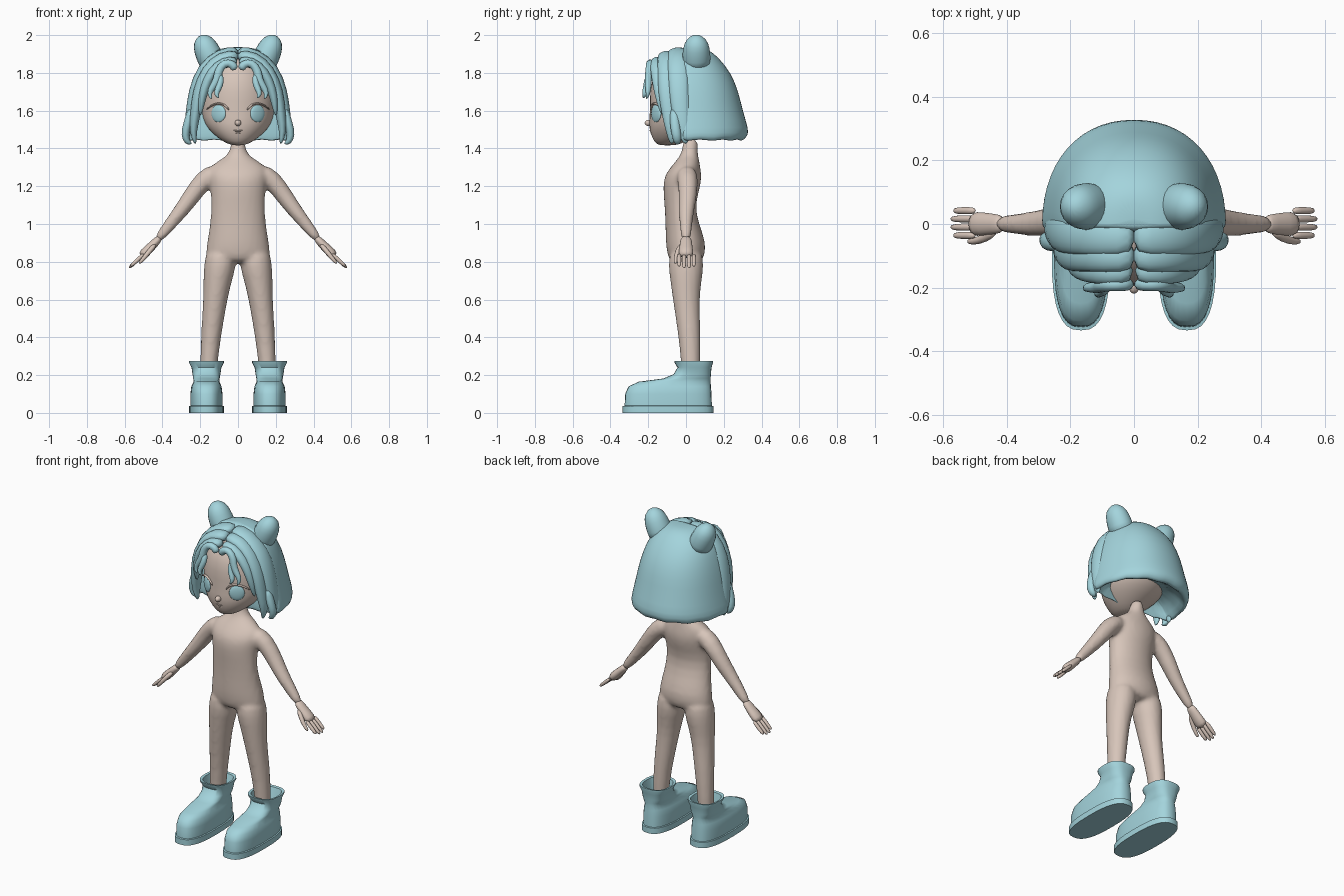
import bpy, bmesh
from math import sin, cos, pi, radians, copysign
from mathutils import Vector, Matrix

cube = bpy.data.objects.get("Cube")
if cube:
    bpy.data.objects.remove(cube)


def material(name, rgb):
    m = bpy.data.materials.new(name)
    m.use_nodes = True
    m.diffuse_color = (*rgb, 1)
    m.node_tree.nodes["Principled BSDF"].inputs["Base Color"].default_value = (*rgb, 1)
    return m


SKIN = material("warm_skin", (0.68, 0.56, 0.49))
BLUE = material("pale_blue", (0.37, 0.66, 0.72))
SIDES = (("left", 1), ("right", -1))
X, Y = Vector((1, 0, 0)), Vector((0, 1, 0))


def finish(bm, name, mat, subsurf):
    """Turn a bmesh into a smooth-shaded object of one material."""
    bmesh.ops.recalc_face_normals(bm, faces=bm.faces)
    for face in bm.faces:
        face.smooth = True
    mesh = bpy.data.meshes.new(name)
    bm.to_mesh(mesh)
    bm.free()
    mesh.materials.append(mat)
    ob = bpy.data.objects.new(name, mesh)
    bpy.context.collection.objects.link(ob)
    if subsurf:
        mod = ob.modifiers.new("smooth", "SUBSURF")
        mod.levels = mod.render_levels = subsurf
    return ob


def loft(name, rings, mat, n=16, subsurf=1, power=1, front=1, jag=0):
    """Skin over oval rings, each given as centre, two axis directions and two radii."""
    bm = bmesh.new()
    loops = []
    for centre, u, v, a, b in rings:
        loop = []
        for k in range(n):
            c, d = cos(2 * pi * k / n), sin(2 * pi * k / n)
            c, d = copysign(abs(c) ** power, c), copysign(abs(d) ** power, d)
            co = centre + u * c * a + v * d * b * (front if d < 0 else 1)
            if co.z < 1.46:
                co.z += jag * (k % 2)
            loop.append(bm.verts.new(co))
        loops.append(loop)
    for low, high in zip(loops, loops[1:]):
        for k in range(n):
            bm.faces.new((low[k], low[k - 1], high[k - 1], high[k]))
    bm.faces.new(loops[0])
    bm.faces.new(loops[-1])
    return finish(bm, name, mat, subsurf)


def stack(name, levels, mat, x=0, **options):
    """Level rings (height, front edge, back edge, half width), one above the other."""
    rings = [(Vector((x, (f + b) / 2, z)), X, Y, w, (b - f) / 2) for z, f, b, w in levels]
    return loft(name, rings, mat, **options)


def strand(name, path, mat, s, width, thick, tip=.2, power=4, n=10):
    """Oval tube along a path, mirrored by s, thinning by rule to a fraction of its size."""
    pts = [Vector((x * s, y, z)) for x, y, z in path]
    last = len(pts) - 1
    rings = []
    for i, p in enumerate(pts):
        along = (pts[min(i + 1, last)] - pts[max(i - 1, 0)]).normalized()
        u = (Y - along * along.y).normalized()
        size = 1 - (1 - tip) * (i / last) ** power
        rings.append((p, u, along.cross(u), width * size, thick * size))
    return loft(name, rings, mat, n=n)


def ball(name, loc, size, mat, turn=0):
    bm = bmesh.new()
    bmesh.ops.create_uvsphere(bm, u_segments=20, v_segments=12, radius=1)
    bm.transform(Matrix.Translation(loc) @ Matrix.Rotation(radians(turn), 4, "Z")
                 @ Matrix.Diagonal((*size, 1)))
    return finish(bm, name, mat, 0)


# Body: plain doll torso, legs and arms fused into one skin
torso = stack("body", [
    (1.46, -.02, .07, .037), (1.38, -.02, .06, .04), (1.345, -.045, .07, .085),
    (1.31, -.075, .075, .15), (1.26, -.115, .085, .165), (1.2, -.125, .08, .15),
    (1.1, -.115, .047, .143), (1, -.11, .07, .15), (.9, -.11, .11, .168),
    (.83, -.1, .1, .177), (.79, -.08, .08, .16)], SKIN)
body = [torso]
LEG = ((.88, .09, 0, .08), (.78, .094, 0, .088), (.7, .108, 0, .077), (.6, .12, 0, .065),
       (.45, .138, .015, .057), (.28, .154, .025, .047), (.12, .16, .025, .045))
for tag, s in SIDES:
    rings = [(Vector((x * s, y, z)), X, Y, r, r * 1.1) for z, x, y, r in LEG]
    body.append(loft(tag + "_leg", rings, SKIN))
    body.append(strand(tag + "_arm", [
        (.1, 0, 1.28), (.185, .01, 1.235), (.25, .01, 1.14), (.31, 0, 1.06),
        (.37, 0, .985), (.435, 0, .905)], SKIN, s, .06, .058, tip=.42, power=1.2, n=16))
bpy.ops.object.select_all(action="DESELECT")
for ob in body:
    ob.select_set(True)
bpy.context.view_layer.objects.active = torso
bpy.ops.object.join()
fuse = torso.modifiers.new("fuse", "REMESH")
fuse.mode, fuse.voxel_size, fuse.use_smooth_shade = "VOXEL", .012, True
torso.modifiers.new("relax", "SMOOTH").iterations = 5

# Hands: palm widening from the wrist, four fingers and a thumb
for tag, s in SIDES:
    strand(tag + "_palm", [(.41, 0, .932), (.44, 0, .9), (.475, 0, .865), (.515, 0, .825)],
           SKIN, s, .029, .02, tip=1.5, power=1)
    for k in range(4):
        y = .042 - k * .026
        reach = .01 if k in (1, 2) else 0
        strand(f"{tag}_finger_{k + 1}", [
            (.495, y, .845), (.545, y, .797), (.57 + reach, y, .775 - reach)],
            SKIN, s, .013, .012, tip=.7, n=8)
    strand(tag + "_thumb", [(.435, -.02, .895), (.47, -.046, .855), (.505, -.055, .81),
                            (.525, -.055, .79)], SKIN, s, .016, .015, tip=.5, power=2, n=8)

# Head and face
stack("head", [
    (1.415, -.145, -.055, .03), (1.435, -.17, 0, .08), (1.48, -.19, .09, .138),
    (1.53, -.2, .16, .182), (1.6, -.192, .192, .2), (1.7, -.196, .196, .203),
    (1.8, -.173, .183, .175), (1.87, -.105, .125, .105), (1.895, -.04, .06, .04)],
    SKIN, n=20)
ball("nose", (0, -.196, 1.535), (.017, .023, .017), SKIN)
ball("upper_lip", (0, -.181, 1.495), (.03, .012, .006), SKIN)
ball("lower_lip", (0, -.176, 1.481), (.022, .012, .007), SKIN)
for tag, s in SIDES:
    ball(tag + "_eye", (.103 * s, -.158, 1.585), (.045, .012, .047), BLUE, 33 * s)
    ball(tag + "_ear", (.197 * s, .01, 1.575), (.018, .035, .045), SKIN)
    strand(tag + "_eyelid", [(.045, -.186, 1.6), (.07, -.182, 1.634), (.11, -.165, 1.642),
                             (.145, -.138, 1.625), (.168, -.118, 1.605)],
           SKIN, s, .009, .006, tip=.5, n=8)

# Hair shell with a ragged hem and a hollow underside
DOME = ((1.937, .05, .06), (1.925, .11, .12), (1.88, .18, .175), (1.8, .22, .24),
        (1.7, .25, .28), (1.6, .268, .302), (1.5, .288, .334), (1.455, .295, .33),
        (1.425, .28, .3), (1.455, .25, .27), (1.55, .2, .2))
stack("back_hair", [(z, -depth, depth, half) for z, half, depth in DOME],
      BLUE, n=28, power=.92, front=.16, jag=.018)

# Swept locks, curled fringe and buns
for tag, s in SIDES:
    strand(tag + "_rear_lock", [
        (-.01, -.04, 1.915), (.1, -.04, 1.9), (.19, -.04, 1.825), (.235, -.035, 1.7),
        (.252, -.025, 1.58), (.268, -.01, 1.49), (.262, 0, 1.42)], BLUE, s, .062, .033)
    strand(tag + "_middle_lock", [
        (-.01, -.1, 1.89), (.09, -.1, 1.885), (.165, -.1, 1.815), (.212, -.1, 1.7),
        (.225, -.085, 1.58), (.24, -.075, 1.49), (.225, -.075, 1.42)], BLUE, s, .054, .035)
    strand(tag + "_front_lock", [
        (0, -.145, 1.86), (.075, -.155, 1.86), (.14, -.15, 1.805), (.178, -.14, 1.72),
        (.195, -.13, 1.64), (.2, -.12, 1.57)], BLUE, s, .04, .03)
    strand(tag + "_outer_curl", [
        (.24, -.06, 1.62), (.268, -.06, 1.53), (.283, -.05, 1.47), (.268, -.045, 1.43),
        (.245, -.045, 1.425)], BLUE, s, .028, .024)
    strand(tag + "_fringe_curl", [
        (.012, -.19, 1.815), (.03, -.19, 1.85), (.075, -.19, 1.855), (.105, -.195, 1.81),
        (.108, -.2, 1.765), (.135, -.2, 1.725), (.155, -.2, 1.69), (.14, -.21, 1.66)],
        BLUE, s, .022, .025)
    strand(tag + "_inner_curl", [
        (.1, -.19, 1.8), (.088, -.205, 1.755), (.105, -.212, 1.715), (.118, -.22, 1.685),
        (.1, -.226, 1.665)], BLUE, s, .019, .019)
    strand(tag + "_bun", [
        (.125, .055, 1.83), (.147, .055, 1.88), (.17, .055, 1.93), (.188, .055, 1.975),
        (.195, .055, 2.002)], BLUE, s, .08, .075)

# Boots: sole, rounded toe, shaft and open flared cuff
BOOT = ((0, -.335, .145, .092), (.036, -.335, .145, .092), (.038, -.325, .137, .085),
        (.1, -.322, .135, .085), (.14, -.305, .132, .08), (.165, -.25, .13, .068),
        (.182, -.12, .13, .07), (.205, -.065, .132, .074), (.24, -.045, .135, .079),
        (.265, -.06, .143, .092), (.275, -.062, .143, .092), (.272, -.045, .127, .078),
        (.19, -.025, .1, .062))
bpy.ops.object.select_all(action="DESELECT")
for tag, s in SIDES:
    boot = stack(tag + "_boot", BOOT, BLUE, x=.167 * s, n=32, subsurf=0, power=.75)
    boot.select_set(True)
    bpy.context.view_layer.objects.active = boot
bpy.ops.object.shade_smooth_by_angle(angle=radians(50))
